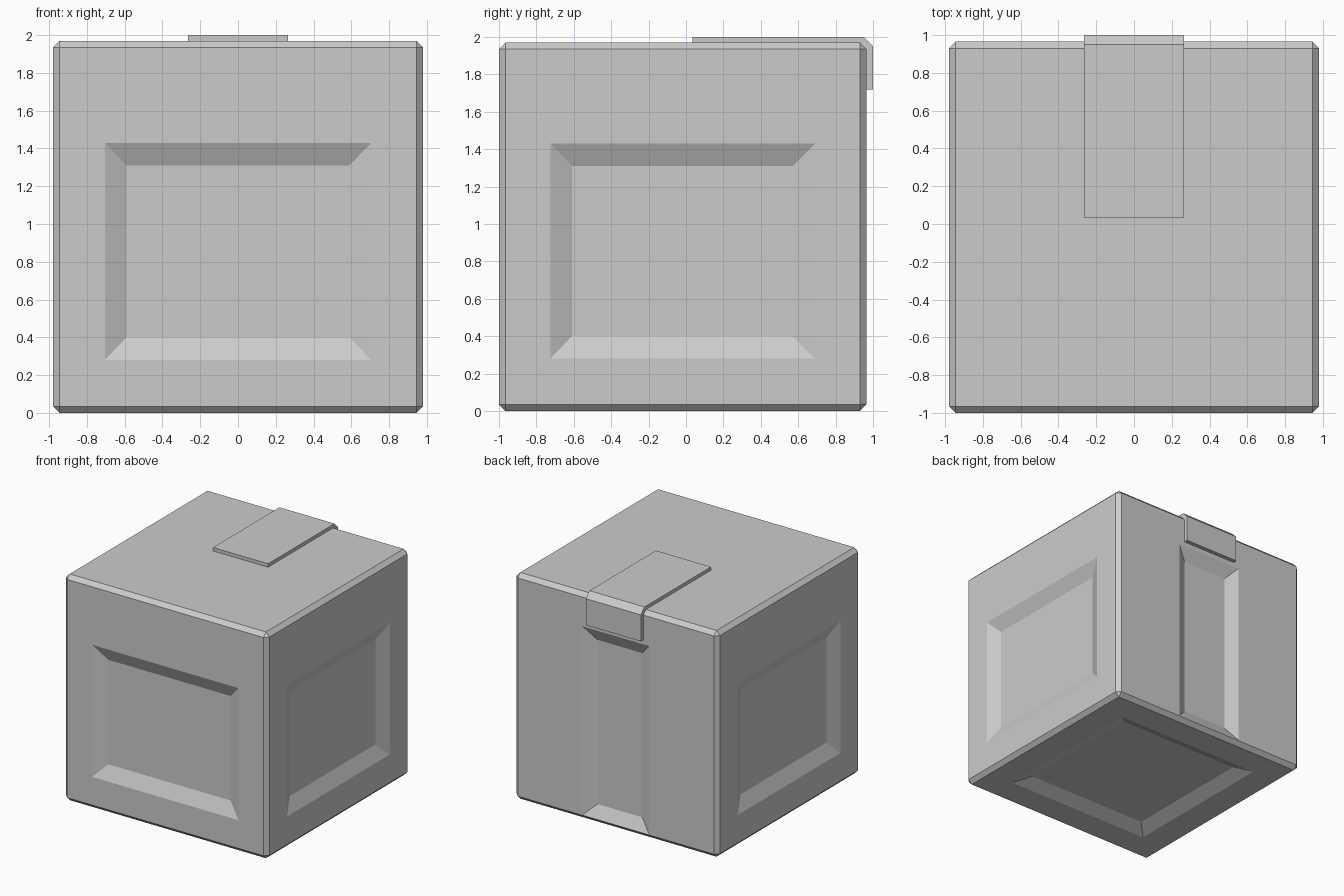
import bpy
import bmesh
from mathutils import Vector

default = bpy.data.objects.get("Cube")
if default:
    bpy.data.objects.remove(default, do_unlink=True)

# Single grey material
GREY = (0.6, 0.6, 0.6, 1)
grey = bpy.data.materials.new("plain grey")
grey.use_nodes = True
grey.diffuse_color = GREY
grey.node_tree.nodes["Principled BSDF"].inputs["Base Color"].default_value = GREY


def finish(bm, name):
    """Turn a bmesh into a named, flat-shaded grey object."""
    bmesh.ops.recalc_face_normals(bm, faces=bm.faces)
    mesh = bpy.data.meshes.new(name)
    bm.to_mesh(mesh)
    bm.free()
    mesh.materials.append(grey)
    obj = bpy.data.objects.new(name, mesh)
    bpy.context.collection.objects.link(obj)
    return obj


def press_panel(bm, normal, outer, inner, depth):
    """Sink a panel with sloping sides; rectangles are (lo, hi) per remaining axis."""
    normal = Vector(normal)
    face = max(bm.faces, key=lambda f: f.calc_area() if f.normal.dot(normal) > 0.99 else 0)
    axes = [i for i in range(3) if normal[i] == 0]
    for rect, sink in ((outer, 0), (inner, depth)):
        bmesh.ops.inset_individual(bm, faces=[face], thickness=0.02)
        centre = face.calc_center_median()
        for v in face.verts:
            for axis, limits in zip(axes, rect):
                v.co[axis] = limits[v.co[axis] > centre[axis]]
            v.co -= normal * sink


# Box body with chamfered edges
LOW, HIGH = Vector((-0.98, -1.0, 0)), Vector((0.98, 0.965, 1.97))
bm = bmesh.new()
bmesh.ops.create_cube(bm, size=1)
for v in bm.verts:
    v.co = [LOW[i] if v.co[i] < 0 else HIGH[i] for i in range(3)]
bmesh.ops.bevel(bm, geom=bm.edges[:], offset=0.035, segments=1, affect='EDGES')
bm.normal_update()

# Sunken panels on the front, sides and underside
DEPTH = 0.055
x_out, x_in = (-0.705, 0.705), (-0.59, 0.59)
y_out, y_in = (-0.725, 0.69), (-0.61, 0.57)
z_out, z_in = (0.28, 1.43), (0.4, 1.31)
press_panel(bm, (0, -1, 0), (x_out, z_out), (x_in, z_in), DEPTH)
for side in (-1, 1):
    press_panel(bm, (side, 0, 0), (y_out, z_out), (y_in, z_in), DEPTH)
press_panel(bm, (0, 0, -1), (x_out, y_out), (x_in, y_in), DEPTH)

# Tall channel down the back
press_panel(bm, (0, 1, 0), ((-0.32, 0.32), (0.04, 1.68)), ((-0.215, 0.215), (0.14, 1.57)), DEPTH)
finish(bm, "box_body")

# Strap folded over the top back edge: side profile extruded across x
profile = [(0.035, 1.97), (0.035, 2.0), (0.95, 2.0), (1.0, 1.95), (1.0, 1.72),
           (0.965, 1.72), (0.965, 1.935), (0.93, 1.97)]
bm = bmesh.new()
strap = bm.faces.new([bm.verts.new((-0.265, y, z)) for y, z in profile])
extruded = bmesh.ops.extrude_face_region(bm, geom=[strap])["geom"]
for v in extruded:
    if isinstance(v, bmesh.types.BMVert):
        v.co.x = 0.265
finish(bm, "lid_strap")
